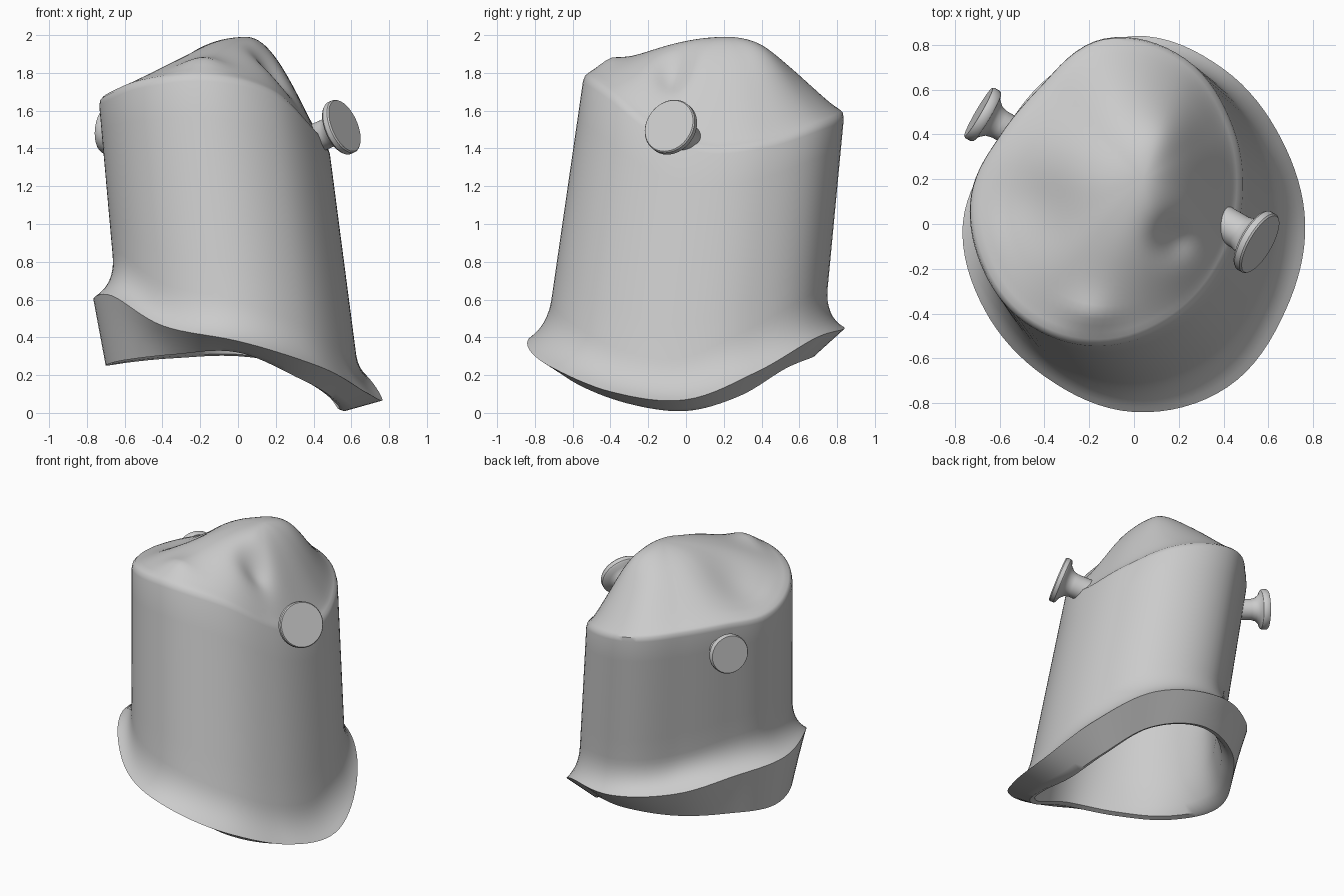
import bpy, bmesh, math
from mathutils import Vector

if "Cube" in bpy.data.objects:
    bpy.data.objects.remove(bpy.data.objects["Cube"])

N = 96  # segments around

grey = bpy.data.materials.new("plain grey")
grey.use_nodes = True
colour = (0.6, 0.6, 0.6, 1)
grey.diffuse_color = colour
grey.node_tree.nodes["Principled BSDF"].inputs["Base Color"].default_value = colour

# Hand-measured profiles, one value every 30 degrees starting at +x
WALL_R = [.59, .64, .71, .70, .56, .53, .59, .63, .68, .70, .66, .60]
RIM_Z = [1.42, 1.45, 1.55, 1.61, 1.64, 1.66, 1.66, 1.7, 1.77, 1.8, 1.72, 1.53]
EDGE_R = [.765, .76, .80, .84, .76, .71, .765, .77, .79, .84, .84, .78]
EDGE_Z = [.07, .22, .40, .45, .49, .56, .60, .62, .46, .38, .25, .11]
LOW_R = [.56, .57, .62, .68, .66, .64, .70, .69, .66, .70, .70, .62]
LOW_Z = [.01, .09, .24, .30, .29, .27, .25, .28, .31, .32, .17, .05]

# Bumps and dips of the crown: x, y, height, width
BUMPS = [(-.2, -.45, .05, .13), (-.45, .1, -.06, .2),
         (.18, -.07, -.08, .09), (.15, .42, .04, .13)]


def smooth(values, a):
    """Cyclic Catmull-Rom lookup at angle a."""
    n = len(values)
    f = a / math.tau * n
    i = math.floor(f)
    t = f - i
    p, q, r, s = (values[(i + k) % n] for k in (-1, 0, 1, 2))
    return q + t * ((r - p) + t * ((2 * p - 5 * q + 4 * r - s)
                    + t * (3 * (q - r) + s - p))) / 2


def polar(r, a, z):
    return Vector((r * math.cos(a), r * math.sin(a), z))


def wall(a, z, scale=1.0):
    """Point on the leaning, slightly tapered wall."""
    r = smooth(WALL_R, a) * scale * (1 + .035 * (1.6 - z))
    return polar(r, a, z) + Vector((-.07 - .11 * (z - 1), .06 + .12 * (z - 1), 0))


def dome(start, peak, t, lumps):
    """Point on the crown, t running from the rim to the peak."""
    p = start.lerp(peak, t)
    p.z = start.z + (peak.z - start.z) * math.sin(math.pi / 2 * t) ** 1.15
    if lumps:
        for x, y, h, w in BUMPS:
            d = ((p.x - x) ** 2 + (p.y - y) ** 2) / w ** 2
            p.z += h * math.exp(-d) * min(1, t * 6)
    return p


def section(a):
    """Outside-to-inside profile at one angle."""
    rim_z, edge_z = smooth(RIM_Z, a), smooth(EDGE_Z, a)
    edge = polar(smooth(EDGE_R, a), a, edge_z)
    low = polar(smooth(LOW_R, a), a, smooth(LOW_Z, a))
    rim = wall(a, rim_z, .965)
    pts = [dome(rim, Vector((.04, .2, 1.99)), k / 24, True) for k in range(23, -1, -1)]
    # rounded shoulder and straight wall
    pts += [wall(a, rim_z - .015, .99), wall(a, rim_z - .045)]
    base_z = edge_z + .22
    pts += [wall(a, rim_z - .045 + (base_z - rim_z + .045) * k / 6) for k in range(1, 7)]
    # flared flange
    top, ctrl = pts[-1].copy(), wall(a, edge_z + .07)
    for k in range(1, 9):
        t = k / 8
        pts.append(top * (1 - t) ** 2 + ctrl * 2 * t * (1 - t) + edge * t * t)
    # undercut skirt and thin lower lip
    pts += [edge.lerp(low, k / 4) for k in range(1, 5)]
    lip = Vector((low.x * .95, low.y * .95, low.z + .01))
    pts.append(lip)
    # cavity
    inner_top = wall(a, rim_z - .14, .86)
    for k in range(1, 9):
        t = k / 8
        p = wall(a, lip.z + (inner_top.z - lip.z) * t, .86)
        pts.append(lip.lerp(p, min(1, t * 3)))
    pts += [dome(inner_top, Vector((.04, .2, 1.85)), k / 8, False) for k in range(1, 8)]
    return pts


def finish(name, bm, angle):
    bmesh.ops.recalc_face_normals(bm, faces=bm.faces)
    mesh = bpy.data.meshes.new(name)
    bm.to_mesh(mesh)
    bm.free()
    mesh.materials.append(grey)
    obj = bpy.data.objects.new(name, mesh)
    bpy.context.collection.objects.link(obj)
    bpy.ops.object.select_all(action="DESELECT")
    bpy.context.view_layer.objects.active = obj
    obj.select_set(True)
    bpy.ops.object.shade_smooth_by_angle(angle=math.radians(angle))
    return obj


def loft(name, columns, ends, angle):
    """Skin a ring of profiles and close both ends on centre points."""
    bm = bmesh.new()
    grid = [[bm.verts.new(p) for p in col] for col in columns]
    first, last = (bm.verts.new(p) for p in ends)
    for c, d in zip(grid, grid[1:] + grid[:1]):
        bm.faces.new((first, c[0], d[0]))
        bm.faces.new((last, d[-1], c[-1]))
        for k in range(len(c) - 1):
            bm.faces.new((c[k], c[k + 1], d[k + 1], d[k]))
    return finish(name, bm, angle)


# Hollow cap
apex = dome(Vector((.04, .2, 1.99)), Vector((.04, .2, 1.99)), 1, True)
loft("cap_shell", [section(math.tau * i / N) for i in range(N)],
     (apex, Vector((.04, .2, 1.85))), 40)


# Buttons: a stem flaring into a flat disc
def button(name, face, normal, radius):
    rot = Vector(normal).to_track_quat("Z", "Y")
    profile = [(.52, -.26), (.52, -.11), (.58, -.08), (.75, -.055), (.95, -.045),
               (1, -.035), (1, -.008), (.96, 0)]
    place = lambda p: rot @ p + Vector(face)
    cols = [[place(polar(r * radius, math.tau * i / 40, h)) for r, h in profile]
            for i in range(40)]
    loft(name, cols, (place(Vector((0, 0, -.26))), Vector(face)), 35)


button("left_button", (.565, -.09, 1.52), (.81, -.47, .35), .15)
button("right_button", (-.695, .5, 1.5), (-.86, .5, .1), .13)
